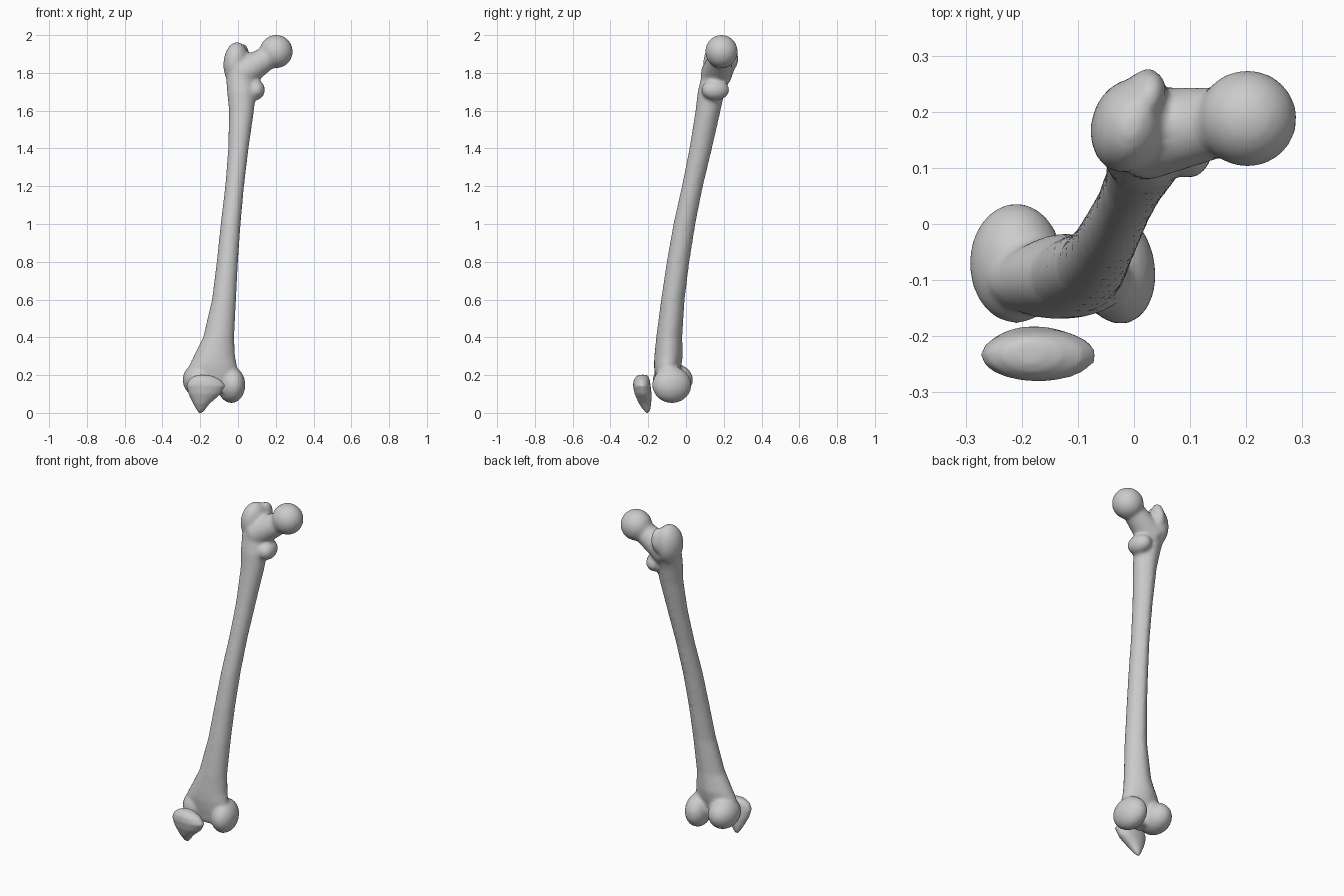
import bpy, bmesh, math
from mathutils import Matrix, Vector

if "Cube" in bpy.data.objects:
    bpy.data.objects.remove(bpy.data.objects["Cube"], do_unlink=True)

bone = bpy.data.materials.new("bone_grey")
bone.use_nodes = True
GREY = (0.6, 0.6, 0.6, 1)
bone.diffuse_color = GREY
bone.node_tree.nodes["Principled BSDF"].inputs["Base Color"].default_value = GREY


def loft(bm, rings, sides=20, ridge=0.0):
    """Skin elliptical rings (z, x_min, x_max, y_min, y_max), with an optional back ridge."""
    loops = []
    for z, x0, x1, y0, y1 in rings:
        loop = []
        for i in range(sides):
            a = math.tau * i / sides
            bump = ridge * max(0, math.sin(a)) ** 12
            loop.append(bm.verts.new(((x0 + x1) / 2 + (x1 - x0) / 2 * math.cos(a),
                                      (y0 + y1) / 2 + (y1 - y0) / 2 * math.sin(a) + bump, z)))
        loops.append(loop)
    for low, high in zip(loops, loops[1:]):
        for i in range(sides):
            j = (i + 1) % sides
            bm.faces.new((low[i], low[j], high[j], high[i]))
    bm.faces.new(loops[0][::-1])
    bm.faces.new(loops[-1])


def blob(bm, centre, radii, turn=0, lean=0):
    """Ellipsoid turned about z and leaned about y, in degrees."""
    m = (Matrix.Translation(centre) @ Matrix.Rotation(math.radians(turn), 4, "Z")
         @ Matrix.Rotation(math.radians(lean), 4, "Y") @ Matrix.Diagonal((*radii, 1)))
    bmesh.ops.create_uvsphere(bm, u_segments=32, v_segments=20, radius=1, matrix=m)


def limb(bm, start, end, r1, r2):
    """Tapered rod between two points."""
    a, b = Vector(start), Vector(end)
    turn = (b - a).to_track_quat("Z", "Y").to_matrix().to_4x4()
    bmesh.ops.create_cone(bm, cap_ends=True, segments=24, radius1=r1, radius2=r2,
                          depth=(b - a).length, matrix=Matrix.Translation((a + b) / 2) @ turn)


def finish(bm, name, voxel, rounds):
    """Fuse the overlapping solids into one smooth skin."""
    bmesh.ops.recalc_face_normals(bm, faces=bm.faces)
    mesh = bpy.data.meshes.new(name)
    bm.to_mesh(mesh)
    bm.free()
    mesh.materials.append(bone)
    ob = bpy.data.objects.new(name, mesh)
    bpy.context.collection.objects.link(ob)
    fuse = ob.modifiers.new("fuse", "REMESH")
    fuse.mode = "VOXEL"
    fuse.voxel_size = voxel
    fuse.use_smooth_shade = True
    relax = ob.modifiers.new("relax", "SMOOTH")
    relax.factor = 0.5
    relax.iterations = rounds
    return ob


# Thigh bone: shaft flaring at both ends
bm = bmesh.new()
loft(bm, [
    (0.11, -0.19, -0.06, -0.15, -0.07),
    (0.20, -0.26, 0.00, -0.165, -0.045),
    (0.25, -0.26, -0.005, -0.17, -0.03),
    (0.30, -0.235, -0.015, -0.168, -0.022),
    (0.40, -0.185, -0.02, -0.158, -0.025),
    (0.60, -0.138, -0.01, -0.132, -0.012),
    (0.80, -0.113, 0.0, -0.102, 0.013),
    (1.00, -0.092, 0.014, -0.067, 0.045),
    (1.20, -0.068, 0.032, -0.022, 0.085),
    (1.40, -0.052, 0.056, 0.018, 0.133),
    (1.60, -0.048, 0.085, 0.05, 0.178),
    (1.70, -0.058, 0.095, 0.062, 0.20),
    (1.80, -0.066, 0.085, 0.085, 0.235),
    (1.88, -0.065, 0.05, 0.11, 0.25),
], ridge=0.006)

# Knuckles at the knee, with a notch left between them
blob(bm, (-0.21, -0.07, 0.175), (0.083, 0.107, 0.088))
blob(bm, (-0.035, -0.075, 0.148), (0.072, 0.105, 0.096), turn=12)

# Large outer knob at the hip and its rear crest
blob(bm, (-0.01, 0.175, 1.85), (0.066, 0.085, 0.113), turn=-15, lean=4)
blob(bm, (0.018, 0.228, 1.88), (0.036, 0.05, 0.075), turn=-20, lean=10)

# Small inner knob below the neck
blob(bm, (0.09, 0.155, 1.71), (0.052, 0.075, 0.055), turn=10)

# Neck and ball
limb(bm, (0.01, 0.16, 1.79), (0.19, 0.187, 1.90), 0.085, 0.056)
blob(bm, (0.202, 0.188, 1.913), (0.088, 0.086, 0.088))
finish(bm, "thigh_bone", 0.011, 4)

# Kneecap: a rounded triangle leaning forward at the top
bm = bmesh.new()
loft(bm, [
    (0.0, -0.21, -0.19, -0.212, -0.196),
    (0.02, -0.222, -0.172, -0.23, -0.188),
    (0.05, -0.238, -0.148, -0.25, -0.184),
    (0.10, -0.263, -0.09, -0.272, -0.182),
    (0.145, -0.274, -0.066, -0.281, -0.187),
    (0.175, -0.262, -0.09, -0.277, -0.192),
    (0.195, -0.235, -0.13, -0.262, -0.2),
    (0.202, -0.21, -0.16, -0.245, -0.21),
])
finish(bm, "kneecap", 0.008, 3)
